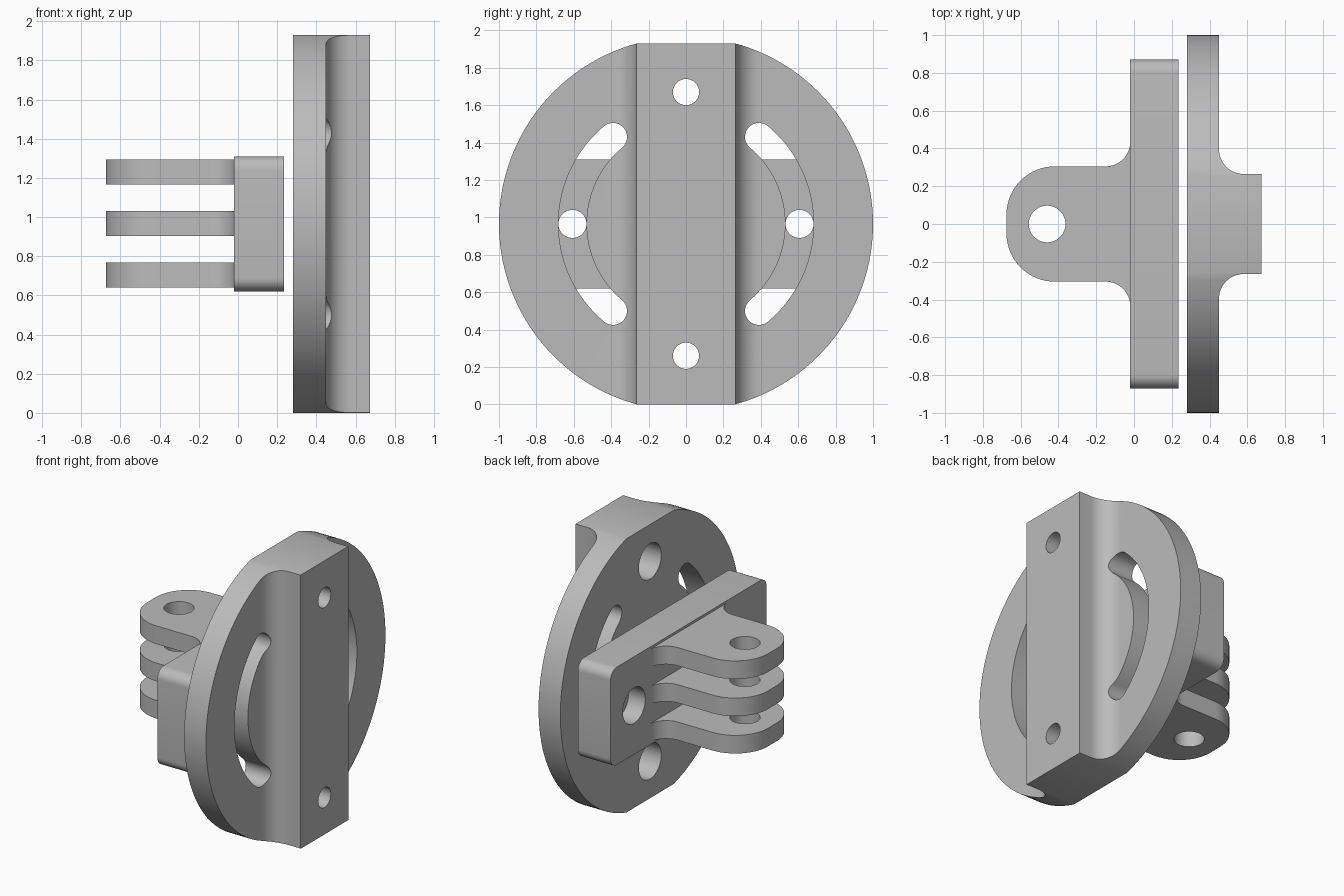
import bpy, bmesh
from math import cos, sin, radians
from mathutils import Vector

if "Cube" in bpy.data.objects:
    bpy.data.objects.remove(bpy.data.objects["Cube"])

GREY = (0.5, 0.5, 0.5, 1)
grey = bpy.data.materials.new("grey plastic")
grey.use_nodes = True
grey.diffuse_color = GREY
grey.node_tree.nodes["Principled BSDF"].inputs["Base Color"].default_value = GREY

CENTRE = 0.965  # height of the disc axis


def arc(cu, cv, r, start, end, n=16):
    angles = [radians(start + (end - start) * i / n) for i in range(n + 1)]
    return [(cu + r * cos(a), cv + r * sin(a)) for a in angles]


def circle(cu, cv, r, n=64):
    return arc(cu, cv, r, 0, 360, n)[:-1]


def prism(name, outline, axis, low, high):
    """Extrude an outline: axis x takes (y, z) points, axis z takes (x, y)."""
    bm = bmesh.new()
    place = (lambda u, v: (low, u, v)) if axis == "x" else (lambda u, v: (u, v, low))
    face = bm.faces.new([bm.verts.new(place(u, v)) for u, v in outline])
    moved = bmesh.ops.extrude_face_region(bm, geom=[face])["geom"]
    step = Vector((high - low, 0, 0)) if axis == "x" else Vector((0, 0, high - low))
    bmesh.ops.translate(bm, vec=step, verts=[g for g in moved if isinstance(g, bmesh.types.BMVert)])
    bmesh.ops.recalc_face_normals(bm, faces=bm.faces)
    mesh = bpy.data.meshes.new(name)
    bm.to_mesh(mesh)
    bm.free()
    mesh.materials.append(grey)
    obj = bpy.data.objects.new(name, mesh)
    bpy.context.collection.objects.link(obj)
    return obj


def activate(obj):
    bpy.ops.object.select_all(action="DESELECT")
    obj.select_set(True)
    bpy.context.view_layer.objects.active = obj


def combine(obj, tool, operation="DIFFERENCE"):
    activate(obj)
    mod = obj.modifiers.new("cut", "BOOLEAN")
    mod.operation, mod.solver, mod.object = operation, "EXACT", tool
    bpy.ops.object.modifier_apply(modifier=mod.name)
    bpy.data.objects.remove(tool)


def finish(obj):
    activate(obj)
    bpy.ops.object.shade_smooth_by_angle(angle=radians(30))


def mirrored(half):
    """Close a half outline by reflecting it across y = 0."""
    return half + [(x, -y) for x, y in reversed(half)]


# Disc with a raised bar, filleted where they meet
half = [(0.28, 1.1), (0.45, 1.1)] + arc(0.58, 0.395, 0.13, 180, 270) + [(0.675, 0.265)]
disc = prism("slotted_disc", mirrored(half), "z", 0, 2 * CENTRE)
combine(disc, prism("round_trim", circle(0, CENTRE, 1, 128), "x", 0.1, 0.9), "INTERSECT")

# Curved slots on both sides of the bar
SLOT, WIDTH, SWEEP = 0.607, 0.075, 50
for turn in (0, 180):
    a, b = turn - SWEEP, turn + SWEEP

    def cap(angle, start):
        t = radians(angle)
        return arc(SLOT * cos(t), CENTRE + SLOT * sin(t), WIDTH, start, start + 180)

    slot = arc(0, CENTRE, SLOT + WIDTH, a, b, 32) + cap(b, b)[1:-1]
    slot += arc(0, CENTRE, SLOT - WIDTH, b, a, 32) + cap(a, a + 180)[1:-1]
    combine(disc, prism("slot_cutter", slot, "x", 0.1, 0.9))

# Bar screw holes, counterbored from the back of the disc
for z in (CENTRE - 0.705, CENTRE + 0.705):
    combine(disc, prism("hole_cutter", circle(0, z, 0.07), "x", 0.1, 0.9))
    combine(disc, prism("bore_cutter", circle(0, z, 0.125), "x", 0.1, 0.53))
finish(disc)

# Rounded mounting block with two counterbored screw holes
Y, LOW, HIGH, R = 0.87, 0.62, 1.31, 0.07
outline = (arc(Y - R, HIGH - R, R, 0, 90, 8) + arc(R - Y, HIGH - R, R, 90, 180, 8)
           + arc(R - Y, LOW + R, R, 180, 270, 8) + arc(Y - R, LOW + R, R, 270, 360, 8))
block = prism("mounting_block", outline, "x", -0.02, 0.235)
for y in (-SLOT, SLOT):
    combine(block, prism("hole_cutter", circle(y, CENTRE, 0.075), "x", -0.2, 0.4))
    combine(block, prism("bore_cutter", circle(y, CENTRE, 0.125), "x", -0.2, 0.11))
finish(block)

# Three hinge fingers, flared into the block
half = arc(-0.42, 0.05, 0.255, 180, 90) + arc(-0.15, 0.435, 0.13, 270, 360) + [(-0.01, 0.435)]
for name, z in (("lower", 0.64), ("middle", 0.903), ("upper", 1.165)):
    finger = prism(name + "_hinge_finger", mirrored(half), "z", z, z + 0.128)
    combine(finger, prism("pin_cutter", circle(-0.46, 0, 0.097), "z", 0, 2))
    finish(finger)
